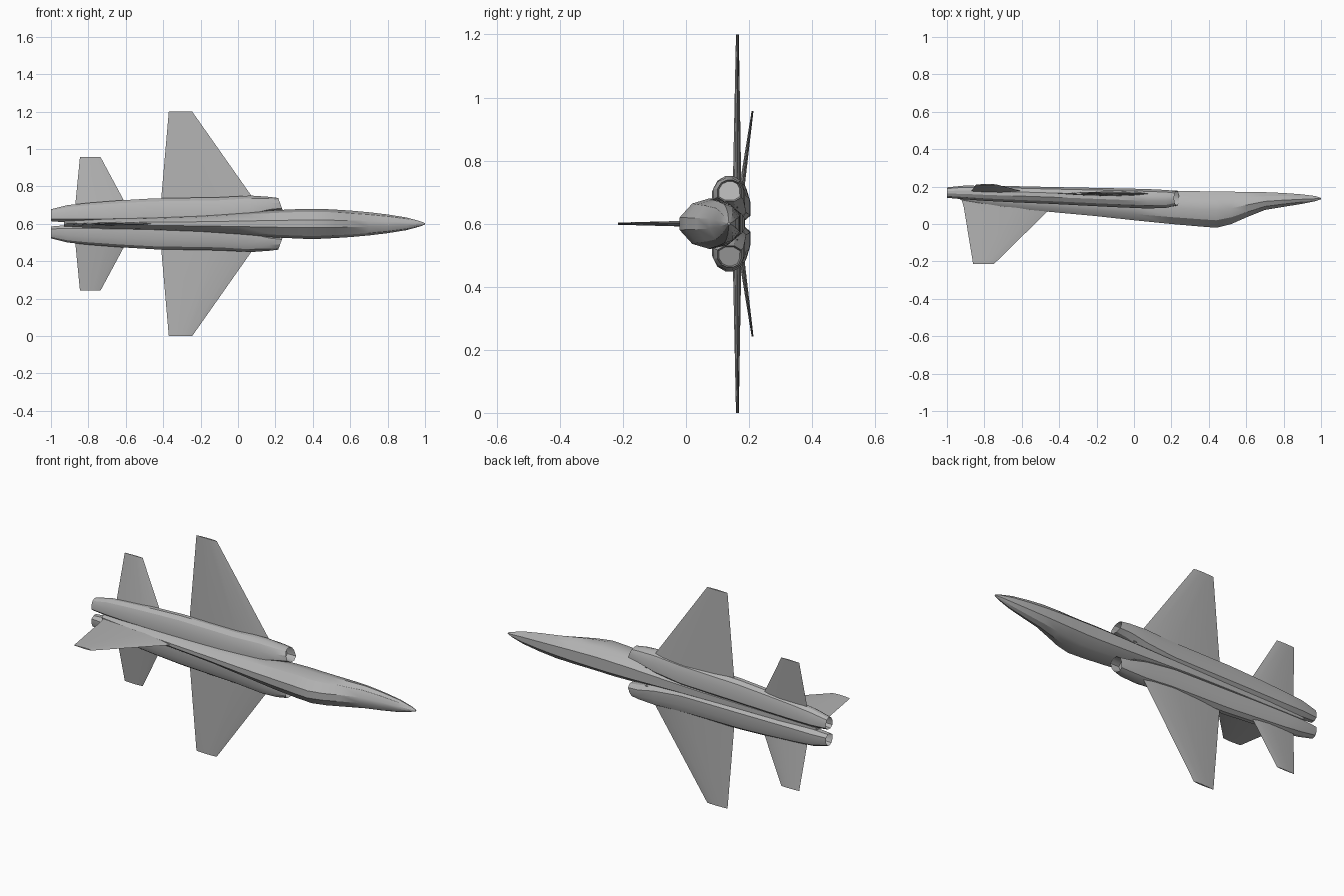
import bpy, bmesh, math
from mathutils import Vector

cube = bpy.data.objects.get("Cube")
if cube:
    bpy.data.objects.remove(cube, do_unlink=True)

grey = bpy.data.materials.new("airframe_grey")
grey.use_nodes = True
COLOUR = (0.45, 0.45, 0.45, 1)
grey.diffuse_color = COLOUR
grey.node_tree.nodes["Principled BSDF"].inputs["Base Color"].default_value = COLOUR

MID = 0.6  # height of the symmetry plane


def loft(name, rings, mirror=False, recess=(), smooth=30):
    """Skin a list of closed rings; ends named in recess become hollow openings."""
    bm = bmesh.new()
    loops = [[bm.verts.new(p) for p in ring] for ring in rings]
    n = len(loops[0])
    for a, b in zip(loops, loops[1:]):
        for i in range(n):
            j = (i + 1) % n
            bm.faces.new((a[i], a[j], b[j], b[i]))
    caps = [bm.faces.new(loops[0][::-1]), bm.faces.new(loops[-1])]
    bmesh.ops.recalc_face_normals(bm, faces=bm.faces)
    for index, depth in recess:
        face = caps[index]
        bmesh.ops.inset_region(bm, faces=[face], thickness=0.005)
        for v in face.verts:
            v.co.x += depth
    mesh = bpy.data.meshes.new(name)
    bm.to_mesh(mesh)
    bm.free()
    mesh.materials.append(grey)
    obj = bpy.data.objects.new(name, mesh)
    bpy.context.collection.objects.link(obj)
    obj.location.z = MID
    if mirror:
        mod = obj.modifiers.new("mirror", "MIRROR")
        mod.use_axis = (False, False, True)
        mod.use_mirror_merge = False
    bpy.ops.object.select_all(action="DESELECT")
    obj.select_set(True)
    bpy.context.view_layer.objects.active = obj
    bpy.ops.object.shade_smooth_by_angle(angle=math.radians(smooth))
    return obj


# Fuselage: x, canopy side, belly side, half width
SECTION = [(0, 0.25), (0.2, 0.8), (0.47, 1), (0.75, 0.85), (0.97, 0.4)]


def body_ring(x, top, belly, half):
    side = [(top + (belly - top) * t, half * w) for t, w in SECTION]
    return [(x, y, z) for y, z in side] + [(x, y, -z) for y, z in side[::-1]]


body = [(1.0, 0.132, 0.14, 0.004), (0.97, 0.122, 0.15, 0.015), (0.9, 0.108, 0.16, 0.034),
        (0.8, 0.092, 0.168, 0.05), (0.7, 0.075, 0.173, 0.062), (0.6, 0.035, 0.176, 0.071),
        (0.52, 0.0, 0.178, 0.076), (0.44, -0.02, 0.179, 0.08), (0.35, -0.013, 0.181, 0.08),
        (0.2, 0.0, 0.184, 0.073), (0.0, 0.02, 0.187, 0.058), (-0.2, 0.042, 0.19, 0.045),
        (-0.45, 0.065, 0.19, 0.035), (-0.7, 0.09, 0.19, 0.03), (-0.93, 0.13, 0.185, 0.015)]
loft("fuselage", [body_ring(*r) for r in body])


# Engine nacelles: x, upper y, lower y, inner z, outer z
def nacelle_ring(x, y0, y1, z0, z1, rake=0):
    h, w = y1 - y0, z1 - z0
    shape = [(0, 0.2), (0, 0.6), (0.16, 0.88), (0.4, 1), (0.65, 1),
             (0.88, 0.88), (1, 0.6), (1, 0.2), (0.7, 0), (0.3, 0)]
    return [(x + rake * (1 - v), y0 + h * u, z0 + w * v) for u, v in shape]


nacelle = [(0.215, 0.1, 0.175, 0.07, 0.138, 0.025), (0.17, 0.086, 0.182, 0.06, 0.144),
           (0.07, 0.083, 0.187, 0.03, 0.151), (-0.1, 0.09, 0.191, 0.008, 0.142),
           (-0.45, 0.108, 0.198, 0.004, 0.136), (-0.62, 0.115, 0.202, 0.003, 0.126),
           (-0.8, 0.124, 0.204, 0.004, 0.112), (-0.91, 0.132, 0.205, 0.007, 0.1),
           (-1.0, 0.14, 0.196, 0.014, 0.078)]
loft("engine_nacelles", [nacelle_ring(*r) for r in nacelle], True,
     recess=[(0, -0.05), (1, 0.05)])


# Wings, tailplanes and fin share a thin diamond-like aerofoil
def aerofoil(front, back, thick, side):
    front, back, side = Vector(front), Vector(back), Vector(side) * thick / 2
    upper = [front.lerp(back, t) + side * k for t, k in ((0.12, 0.6), (0.4, 1), (0.75, 0.6))]
    lower = [front.lerp(back, t) - side * k for t, k in ((0.75, 0.6), (0.4, 1), (0.12, 0.6))]
    return [front] + upper + [back] + lower


UP, ACROSS = (0, 1, 0), (0, 0, 1)
loft("wings", [aerofoil((0.14, 0.162, 0.05), (-0.415, 0.162, 0.05), 0.028, UP),
               aerofoil((0.075, 0.162, 0.145), (-0.41, 0.162, 0.14), 0.026, UP),
               aerofoil((-0.245, 0.163, 0.6), (-0.37, 0.163, 0.6), 0.009, UP)], True)
loft("tailplanes", [aerofoil((-0.57, 0.168, 0.05), (-0.875, 0.168, 0.05), 0.02, UP),
                    aerofoil((-0.735, 0.211, 0.357), (-0.845, 0.211, 0.357), 0.006, UP)], True)
loft("tail_fin", [aerofoil((-0.40, 0.12, 0), (-0.925, 0.14, 0), 0.026, ACROSS),
                  aerofoil((-0.47, 0.06, 0), (-0.91, 0.09, 0), 0.022, ACROSS),
                  aerofoil((-0.75, -0.215, 0), (-0.86, -0.215, 0), 0.007, ACROSS)])
